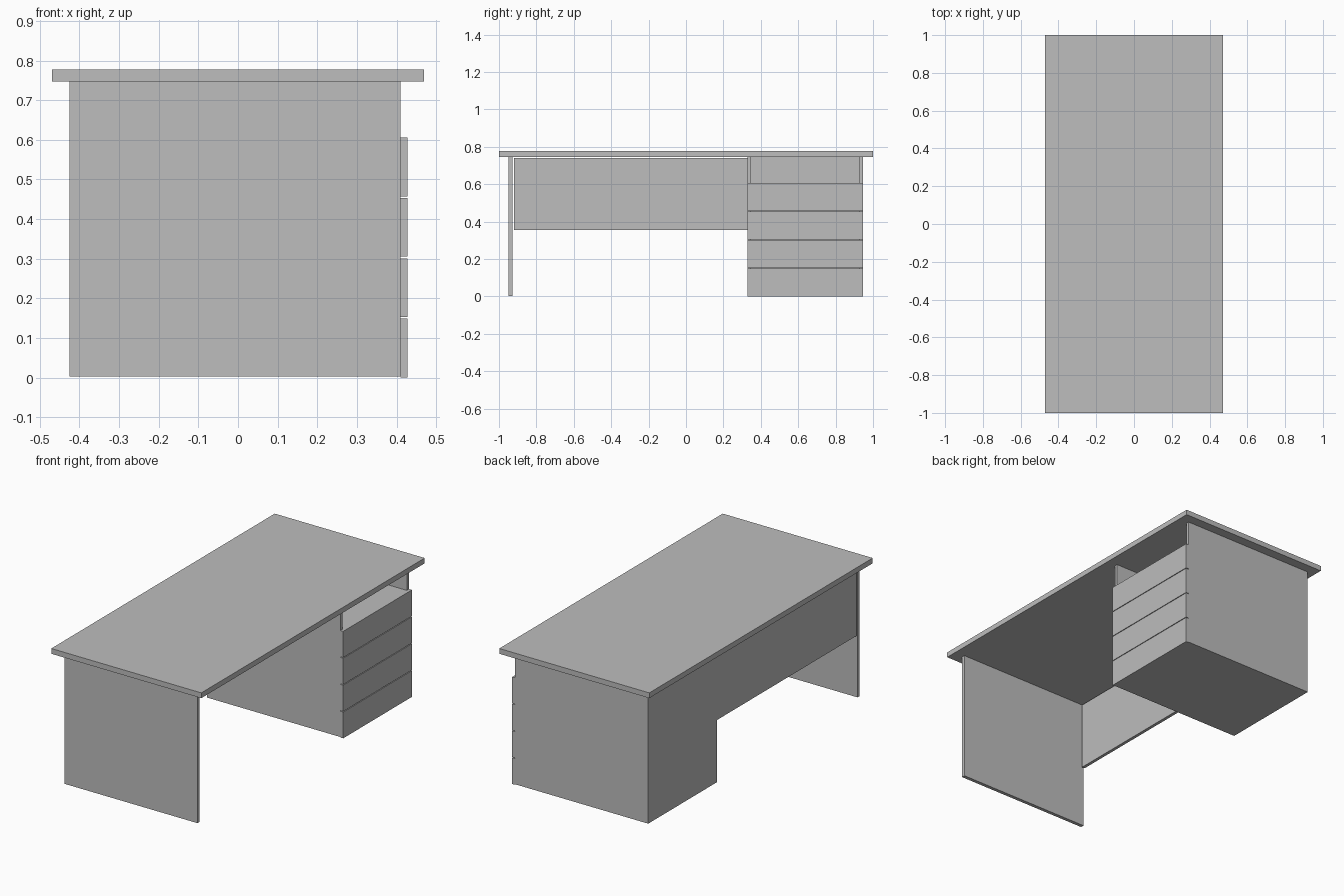
import bpy

default = bpy.data.objects.get("Cube")
if default:
    bpy.data.objects.remove(default, do_unlink=True)

# Single grey finish
GREY = (0.51, 0.51, 0.51, 1)
grey = bpy.data.materials.new("grey_laminate")
grey.use_nodes = True
grey.diffuse_color = GREY
grey.node_tree.nodes["Principled BSDF"].inputs["Base Color"].default_value = GREY


def board(name, x, y, z):
    """Flat board spanning the given (low, high) ranges."""
    spans = (x, y, z)
    bpy.ops.mesh.primitive_cube_add(size=1, location=[(a + b) / 2 for a, b in spans])
    obj = bpy.context.object
    obj.name = name
    obj.scale = [b - a for a, b in spans]
    bpy.ops.object.transform_apply(location=False, rotation=False, scale=True)
    obj.data.materials.append(grey)
    return obj


BACK, FRONT = -0.425, 0.41        # depth of the base
FOOT, UNDER = 0.003, 0.747        # bottom of the panels, underside of the top
NEAR, FAR = 0.33, 0.945           # width of the drawer pedestal
T = 0.018                         # board thickness
INNER = (NEAR + T, FAR - T)
DEPTH = (BACK + T, FRONT)

# Desk top, end panel and modesty panel
board("desk_top", (-0.47, 0.47), (-1, 1), (UNDER, 0.777))
board("end_panel", (BACK, FRONT), (-0.948, -0.928), (FOOT, UNDER))
board("modesty_panel", (BACK, BACK + T), (-0.92, NEAR), (0.355, 0.74))

# Pedestal carcass with an open shelf above the drawers
board("pedestal_back", (BACK, BACK + T), (NEAR, FAR), (FOOT, UNDER))
board("pedestal_inner_side", DEPTH, (NEAR, NEAR + T), (FOOT, UNDER))
board("pedestal_outer_side", DEPTH, (FAR - T, FAR), (FOOT, UNDER))
board("pedestal_floor", DEPTH, INNER, (FOOT, FOOT + T))
board("pedestal_shelf", DEPTH, INNER, (0.605 - T, 0.605))

# Four drawer fronts overlapping the carcass
PITCH, GAP = 0.1525, 0.004
for i in range(4):
    board(f"drawer_front_{i + 1}", (FRONT, FRONT + T), (NEAR, FAR),
          (i * PITCH, (i + 1) * PITCH - GAP))
